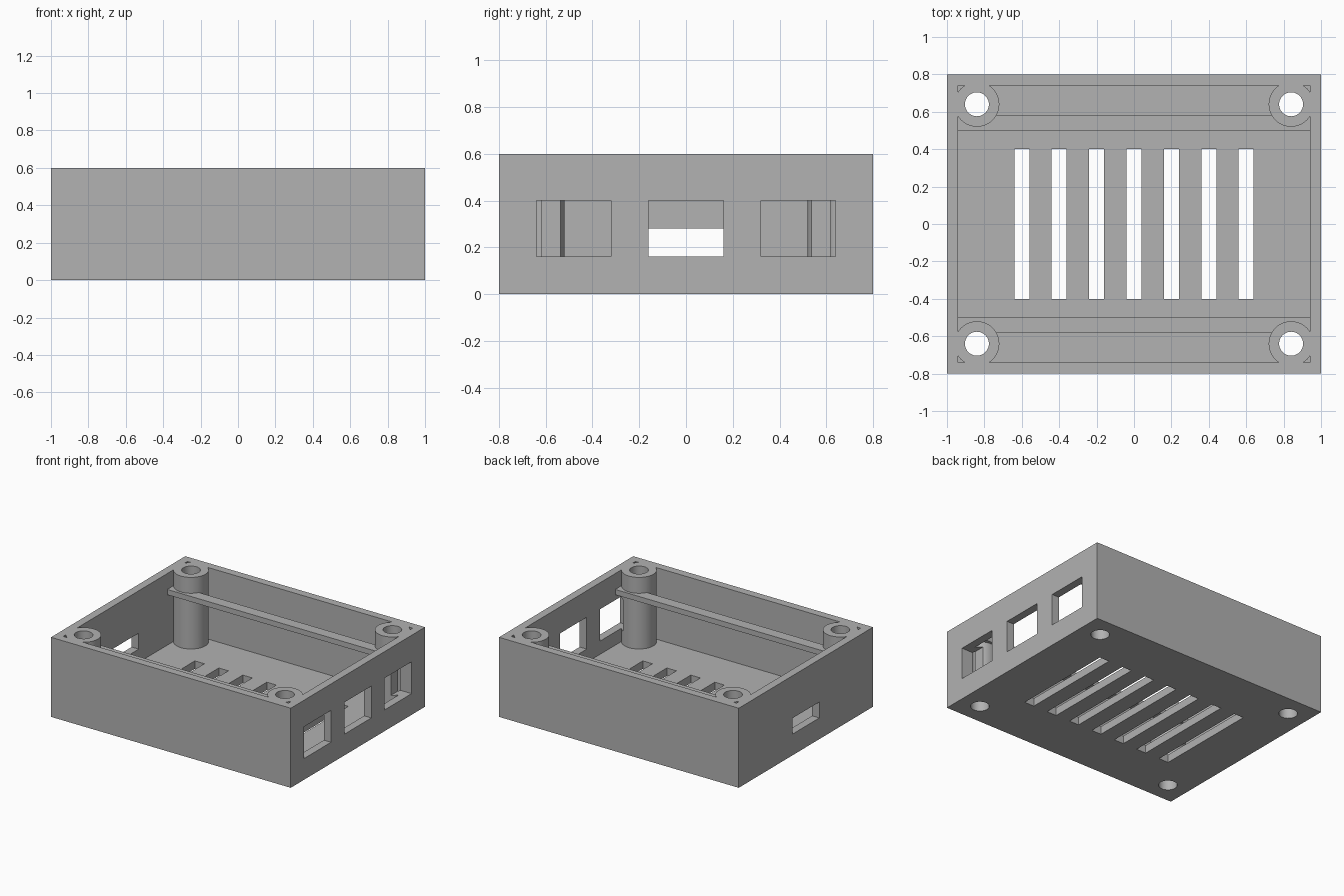
import bpy

cube = bpy.data.objects.get("Cube")
if cube:
    bpy.data.objects.remove(cube, do_unlink=True)

plastic = bpy.data.materials.new("matte_grey")
plastic.use_nodes = True
grey = (0.445, 0.445, 0.445, 1)
plastic.diffuse_color = grey
plastic.node_tree.nodes["Principled BSDF"].inputs["Base Color"].default_value = grey


def box(name, x, y, z):
    """Box spanning the (low, high) ranges on each axis."""
    spans = (x, y, z)
    bpy.ops.mesh.primitive_cube_add(size=1, location=[sum(s) / 2 for s in spans])
    ob = bpy.context.object
    ob.name = name
    ob.scale = [s[1] - s[0] for s in spans]
    bpy.ops.object.transform_apply(location=True, rotation=True, scale=True)
    ob.data.materials.append(plastic)
    return ob


def post(name, x, y, radius, low, high):
    bpy.ops.mesh.primitive_cylinder_add(vertices=48, radius=radius, depth=high - low,
                                        location=(x, y, (low + high) / 2))
    ob = bpy.context.object
    ob.name = name
    ob.data.materials.append(plastic)
    return ob


def cut(target, cutter):
    """Subtract the cutter from the target, then discard it."""
    cutter.hide_render = True
    mod = target.modifiers.new("cut", "BOOLEAN")
    mod.operation = "DIFFERENCE"
    mod.solver = "EXACT"
    mod.object = cutter
    bpy.context.view_layer.objects.active = target
    bpy.ops.object.modifier_apply(modifier=mod.name)
    bpy.data.objects.remove(cutter, do_unlink=True)


WALL, FLOOR, TOP = 0.06, 0.06, 0.6
corners = [(sx * 0.84, sy * 0.64) for sx in (-1, 1) for sy in (-1, 1)]

# Hollow space, leaving the corner bosses and the two board rails solid
hollow = box("hollow", (-1 + WALL, 1 - WALL), (-0.8 + WALL, 0.8 - WALL), (FLOOR, TOP + 0.1))
for x, y in corners:
    cut(hollow, post("boss", x, y, 0.12, -0.1, TOP + 0.2))
for side in (-1, 1):
    span = sorted((side * 0.5, side * 0.583))
    cut(hollow, box("board_rail", (-1.1, 1.1), span, (0.44, 0.48)))

# Open-topped case
case = box("enclosure_case", (-1, 1), (-0.8, 0.8), (0, TOP))
cut(case, hollow)

# Screw holes through the bosses
for x, y in corners:
    cut(case, post("screw_hole", x, y, 0.064, -0.1, TOP + 0.1))

# Vent slots in the floor
for i in range(-3, 4):
    x = i * 0.2
    cut(case, box("vent_slot", (x - 0.04, x + 0.04), (-0.4, 0.4), (-0.1, 0.1)))

# Three port windows on one end, one lower window on the other
for y in (-0.48, 0, 0.48):
    cut(case, box("port_window", (0.9, 1.1), (y - 0.16, y + 0.16), (0.16, 0.4)))
cut(case, box("cable_window", (-1.1, -0.9), (-0.16, 0.16), (0.16, 0.28)))

# Smooth the round walls, keep hard edges
bpy.ops.object.select_all(action="DESELECT")
case.select_set(True)
bpy.context.view_layer.objects.active = case
bpy.ops.object.shade_smooth_by_angle()
